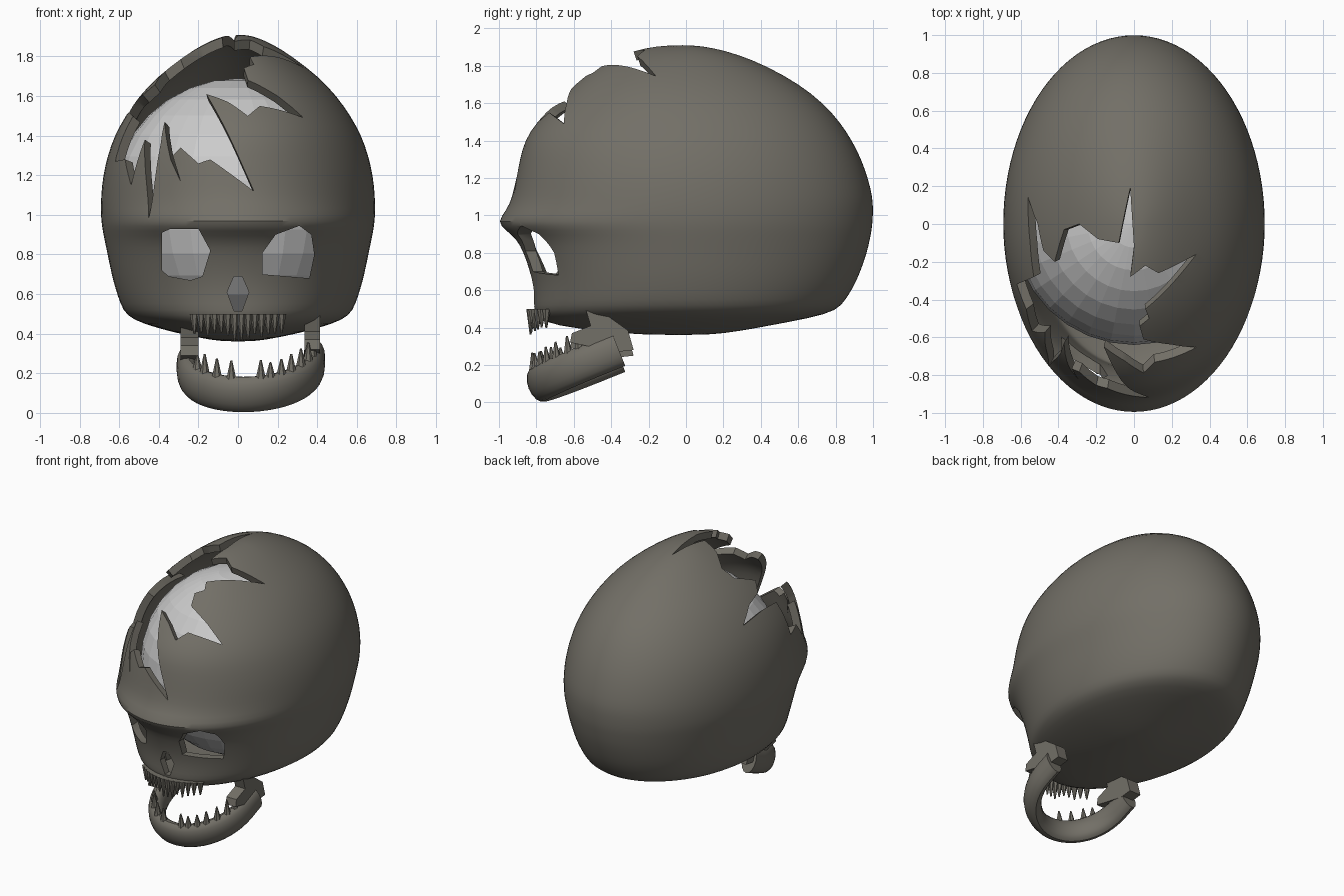
import bpy, bmesh, random
from math import sin, cos, pi, sqrt
from mathutils import Vector, Matrix

if "Cube" in bpy.data.objects:
    bpy.data.objects.remove(bpy.data.objects["Cube"])

random.seed(4)
bone = bpy.data.materials.new("bone")
bone.diffuse_color = (0.17, 0.16, 0.135, 1)
bone.use_nodes = True
bone.node_tree.nodes["Principled BSDF"].inputs["Base Color"].default_value = bone.diffuse_color


def make(name, bm, mat=bone):
    bmesh.ops.recalc_face_normals(bm, faces=bm.faces)
    me = bpy.data.meshes.new(name)
    bm.to_mesh(me)
    bm.free()
    ob = bpy.data.objects.new(name, me)
    bpy.context.collection.objects.link(ob)
    if mat:
        me.materials.append(mat)
    return ob


def loft(rings):
    bm = bmesh.new()
    vs = [[bm.verts.new(p) for p in r] for r in rings]
    n = len(vs[0])
    for a, b in zip(vs, vs[1:]):
        for i in range(n):
            j = (i + 1) % n
            bm.faces.new((a[i], a[j], b[j], b[i]))
    bm.faces.new(vs[0])
    bm.faces.new(vs[-1])
    return bm


def select(ob):
    bpy.ops.object.select_all(action='DESELECT')
    ob.select_set(True)
    bpy.context.view_layer.objects.active = ob


def bake(ob):
    select(ob)
    bpy.ops.object.convert(target='MESH')


def smooth(ob, angle=0.6):
    select(ob)
    bpy.ops.object.shade_smooth_by_angle(angle=angle)


# Cranium: horizontal rings given as z, front y, back y, half width
levels = [
    (.36, .22, .12, .08), (.38, .45, .28, .20), (.41, .70, .44, .34),
    (.45, .79, .66, .48), (.49, .815, .81, .565), (.55, .815, .855, .595),
    (.62, .82, .90, .618), (.70, .835, .935, .64), (.80, .87, .97, .66),
    (.87, .905, .985, .675), (.92, .965, .995, .685), (.965, 1.015, 1.0, .692),
    (1.03, .96, 1.003, .695), (1.1, .93, 1.0, .693), (1.2, .91, .975, .683),
    (1.3, .89, .94, .66), (1.4, .865, .89, .625), (1.5, .80, .825, .57),
    (1.6, .70, .735, .50), (1.7, .60, .61, .405), (1.8, .47, .43, .275),
    (1.86, .34, .28, .18), (1.895, .22, .15, .10), (1.91, .10, .04, .04)]
SEG = 48
rings = []
for z, f, b, w in levels:
    ring = []
    for i in range(SEG):
        a = 2 * pi * i / SEG
        s = sin(a)
        ring.append((w * cos(a), s * (b if s > 0 else f), z))
    rings.append(ring)
skull = make("cranium", loft(rings))
skull.modifiers.new("round", 'SUBSURF').levels = 1
bake(skull)
bpy.context.view_layer.update()


# Broken opening: outline points read in front view (F) or top view (T)
def hit(kind, a, b):
    if kind == 'F':
        return skull.ray_cast(Vector((a, -3, b)), Vector((0, 1, 0)))[1]
    return skull.ray_cast(Vector((a, b, 4)), Vector((0, 0, -1)))[1]


outline = [
    ('F', .08, 1.12), ('F', -.16, 1.61), ('F', -.05, 1.57), ('F', .05, 1.5),
    ('F', .11, 1.55), ('F', .33, 1.49), ('F', .2, 1.6), ('T', .05, -.61),
    ('T', .03, -.54), ('T', .08, -.5), ('T', .06, -.45), ('T', .17, -.35),
    ('T', .33, -.16), ('T', .13, -.26), ('T', .06, -.22), ('T', -.02, -.28),
    ('T', 0, -.12), ('T', -.02, .19), ('T', -.08, -.1), ('T', -.19, -.08),
    ('T', -.29, 0), ('T', -.37, -.03), ('T', -.42, -.2), ('T', -.48, -.14),
    ('T', -.51, 0), ('T', -.56, .14), ('T', -.55, -.1), ('T', -.53, -.28),
    ('F', -.62, 1.27), ('F', -.57, 1.28), ('F', -.54, 1.15), ('F', -.47, 1.38),
    ('F', -.45, .98), ('F', -.39, 1.36), ('F', -.37, 1.47), ('F', -.34, 1.28),
    ('F', -.29, 1.17), ('F', -.33, 1.3), ('F', -.29, 1.34), ('F', -.2, 1.26),
    ('F', -.14, 1.28)]
centre = Vector((0, 0, 1.05))
axis = Vector((-.29, -.635, .716)).normalized()
bm = bmesh.new()
tip = bm.verts.new(centre)
rim = []
for p in outline:
    d = hit(*p) - centre
    rim.append(bm.verts.new(centre + d * (2 / d.dot(axis))))
bm.faces.new(rim)
for i, v in enumerate(rim):
    bm.faces.new((tip, v, rim[(i + 1) % len(rim)]))
cutters = [make("break_cutter", bm, None)]

# Eye and nose openings
openings = {
    "right_eye_cutter": [(-.385, .72), (-.385, .91), (-.34, .93), (-.2, .93),
                         (-.14, .82), (-.18, .69), (-.24, .67), (-.35, .69)],
    "left_eye_cutter": [(.125, .7), (.36, .68), (.385, .8), (.37, .9),
                        (.31, .945), (.19, .9), (.125, .81)],
    "nose_cutter": [(-.02, .69), (.02, .69), (.055, .61), (.02, .515),
                    (-.02, .515), (-.055, .61)]}
for name, pts in openings.items():
    cutters.append(make(name, loft([[(x, y, z) for x, z in pts]
                                    for y in (-1.3, -.45)]), None))

sol = skull.modifiers.new("shell", 'SOLIDIFY')
sol.thickness = .05
sol.offset = -1
for c in cutters:
    c.hide_render = True
    m = skull.modifiers.new("cut", 'BOOLEAN')
    m.operation = 'DIFFERENCE'
    m.solver = 'EXACT'
    m.object = c
bake(skull)
for c in cutters:
    bpy.data.objects.remove(c)
smooth(skull)

# Pale sphere inside the cranium
bm = bmesh.new()
bmesh.ops.create_uvsphere(bm, u_segments=32, v_segments=16, radius=.64,
                          matrix=Matrix.Translation(centre))
make("inner_sphere", bm, None)


# Jaw: tilted U-shaped bar with an oval section
JX, TILT, ROLL = .065, .404, .05
N = Vector((0, -.37, .93))


def jaw_point(t):
    a = pi * t
    y = -.46 - .33 * sin(a)
    return Vector((JX - .32 * cos(a), y, .094 + (y + .79) * TILT - ROLL * .32 * cos(a)))


path = [jaw_point(i / 24) for i in range(25)]
arm = Vector((0, .10, .10 * TILT))
path = [path[0] + arm] + path + [path[-1] + arm]
rings = []
for i, p in enumerate(path):
    t = (path[min(i + 1, len(path) - 1)] - path[max(i - 1, 0)]).normalized()
    side = t.cross(N).normalized()
    rings.append([p + side * .055 * cos(2 * pi * k / 16) + N * .095 * sin(2 * pi * k / 16)
                  for k in range(16)])
smooth(make("jaw", loft(rings)))

# Upright jaw hinges
hinge = [(-.555, .56), (-.31, .385), (-.28, .28), (-.37, .27), (-.62, .32),
         (-.61, .37), (-.51, .41)]
for name, x0, x1, dz in (("right_jaw_hinge", -.29, -.2, -.03),
                         ("left_jaw_hinge", .335, .415, 0)):
    make(name, loft([[(x, y, z + dz) for y, z in hinge] for x in (x0, x1)]))


def tooth(bm, base, direction, length, r):
    rot = Vector(direction).to_track_quat('Z', 'Y').to_matrix().to_4x4()
    mid = Vector(base) + Vector(direction).normalized() * length / 2
    bmesh.ops.create_cone(bm, cap_ends=True, segments=7, radius1=r, radius2=r * .2,
                          depth=length, matrix=Matrix.Translation(mid) @ rot)


# Upper teeth
bm = bmesh.new()
for i in range(14):
    x = -.22 + .44 * i / 13
    tooth(bm, (x, -.832 * sqrt(1 - (x / .5) ** 2), .5), (0, 0, -1),
          random.uniform(.09, .14), .025)
make("upper_teeth", bm)

# Lower teeth
bm = bmesh.new()
for t in (.18, .24, .32, .40, .55, .60, .66, .72, .79, .86, .92):
    tooth(bm, jaw_point(t) + N * .08, N + Vector((0, .3, 0)),
          random.uniform(.07, .1), .026)
make("lower_teeth", bm)
